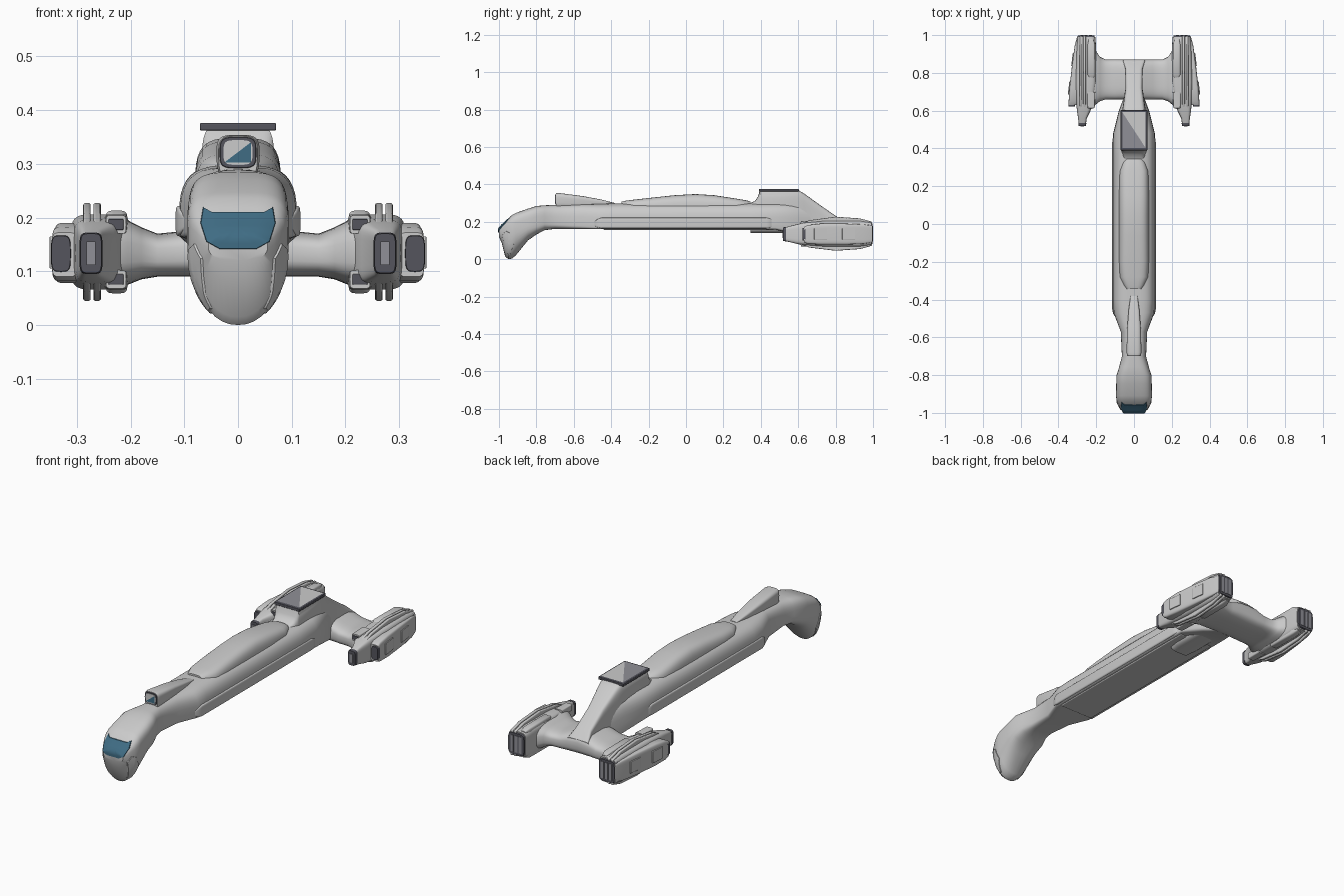
import bpy, bmesh, math
from mathutils import Vector
from mathutils.bvhtree import BVHTree

if "Cube" in bpy.data.objects:
    bpy.data.objects.remove(bpy.data.objects["Cube"])


def material(name, col):
    m = bpy.data.materials.new(name)
    m.diffuse_color = (*col, 1)
    m.use_nodes = True
    m.node_tree.nodes["Principled BSDF"].inputs["Base Color"].default_value = m.diffuse_color
    return m


DARK = material("dark_trim", (0.09, 0.09, 0.11))
GREY = material("grey_trim", (0.28, 0.28, 0.31))
BLUE = material("blue_glass", (0.05, 0.15, 0.23))


def finish(name, bm, mat=None, mirror=False, bevel=0, angle=35):
    bmesh.ops.recalc_face_normals(bm, faces=bm.faces)
    me = bpy.data.meshes.new(name)
    bm.to_mesh(me)
    bm.free()
    for p in me.polygons:
        p.use_smooth = True
    me.set_sharp_from_angle(angle=math.radians(angle))
    ob = bpy.data.objects.new(name, me)
    bpy.context.collection.objects.link(ob)
    if mat:
        me.materials.append(mat)
    if bevel:
        b = ob.modifiers.new("bevel", 'BEVEL')
        b.width, b.segments = bevel, 3
    if mirror:
        ob.modifiers.new("mirror", 'MIRROR').use_mirror_merge = False
    return ob


def ring(y, cx, hw, zb, zm, zt, pt=4, pb=4, n=40):
    """Rounded cross-section with separate upper and lower squareness."""
    pts = []
    for i in range(n):
        a = 2 * math.pi * i / n
        c, s = math.cos(a), math.sin(a)
        p = pt if s >= 0 else pb
        x = cx + hw * math.copysign(abs(c) ** (2 / p), c)
        z = zm + (zt - zm if s >= 0 else zm - zb) * math.copysign(abs(s) ** (2 / p), s)
        pts.append(Vector((x, y, z)))
    return pts


def loft(name, rings, **kw):
    bm = bmesh.new()
    rows = [[bm.verts.new(p) for p in r] for r in rings]
    n = len(rows[0])
    for a, b in zip(rows, rows[1:]):
        for i in range(n):
            bm.faces.new((a[i], a[(i + 1) % n], b[(i + 1) % n], b[i]))
    bm.faces.new(rows[0])
    bm.faces.new(rows[-1])
    return finish(name, bm, **kw)


def pod(name, stations, p=4, **kw):
    """Loft from (y, x0, x1, z0, z1) boxes."""
    return loft(name, [ring(y, (x0 + x1) / 2, (x1 - x0) / 2, z0, (z0 + z1) / 2, z1, p, p)
                       for y, x0, x1, z0, z1 in stations], **kw)


def box(name, x0, x1, y0, y1, z0, z1, **kw):
    bm = bmesh.new()
    bmesh.ops.create_cube(bm, size=1)
    for v in bm.verts:
        v.co = ((x0 + x1) / 2 + v.co.x * (x1 - x0), (y0 + y1) / 2 + v.co.y * (y1 - y0),
                (z0 + z1) / 2 + v.co.z * (z1 - z0))
    return finish(name, bm, **kw)


def flat(name, pts, mat=None):
    bm = bmesh.new()
    bm.faces.new([bm.verts.new(p) for p in pts])
    return finish(name, bm, mat)


def panel(name, target, outline, place, direction, mat=None, mirror=False):
    """Lay a thin raised panel on a surface by casting an outline onto it."""
    tree = BVHTree.FromPolygons([v.co for v in target.data.vertices],
                                [p.vertices[:] for p in target.data.polygons])
    d = Vector(direction)
    pts = [Vector(p) for p in outline]
    dense = [a.lerp(b, k / 6) for a, b in zip(pts, pts[1:] + pts[:1]) for k in range(6)]
    mid = sum(dense, Vector((0, 0))) / len(dense)
    bm, rows = bmesh.new(), []
    for t, lift in ((1, -.004), (.97, .004), (.75, .004), (.5, .004), (.25, .004), (.02, .004)):
        row = []
        for q in dense:
            o = Vector(place(*mid.lerp(q, t)))
            hit = tree.ray_cast(o, d)[0]
            row.append(bm.verts.new((hit or o + d) - d * lift))
        rows.append(row)
    n = len(dense)
    for a, b in zip(rows, rows[1:]):
        for i in range(n):
            bm.faces.new((a[i], a[(i + 1) % n], b[(i + 1) % n], b[i]))
    bm.faces.new(rows[-1])
    return finish(name, bm, mat, mirror)


# Hull: drooped head, neck and long flat-bottomed body
hull = [(-1.0, .055, .12, .145, .165, 4, 2.5), (-.985, .068, .085, .15, .183, 4, 2.5),
        (-.967, .078, .015, .155, .2, 4, 2.2), (-.95, .087, 0, .155, .218, 4, 2.2),
        (-.93, .093, .003, .16, .236, 4, 2.2), (-.91, .095, .02, .165, .247, 4, 2.2),
        (-.845, .094, .1, .18, .27, 4, 2.5), (-.8, .092, .132, .19, .284, 4, 3),
        (-.755, .078, .155, .2, .288, 3.5, 3), (-.7, .064, .162, .2, .29, 3, 4),
        (-.57, .07, .16, .2, .295, 3, 6), (-.47, .108, .16, .19, .295, 3.2, 8),
        (-.4, .11, .16, .19, .298, 3.2, 9), (.35, .11, .16, .19, .3, 3.2, 9),
        (.48, .11, .158, .19, .3, 3.2, 9), (.6, .08, .125, .18, .3, 3, 6),
        (.68, .05, .1, .16, .27, 3, 5)]
body = loft("hull", [ring(y, 0, *r) for y, *r in hull])

# Cockpit window and cheek panels
panel("cockpit_window", body,
      [(-.066, .22), (-.05, .211), (.05, .211), (.066, .22), (.071, .19), (.06, .155),
       (.035, .141), (-.035, .141), (-.06, .155), (-.071, .19)],
      lambda a, b: (a, -1.5, b), (0, 1, 0), BLUE)
panel("cheek_panel", body,
      [(-.985, .125), (-.965, .152), (-.94, .14), (-.92, .08), (-.942, .02), (-.96, .03), (-.975, .09)],
      lambda a, b: (1, a, b), (-1, 0, 0), mirror=True)

# Raised back fairing, side blisters and belly keel plate
loft("back_fairing", [ring(y, 0, w, .2, .25, z, 3.6, 4) for y, w, z in
                      ((-.345, .045, .307), (-.325, .058, .312), (-.28, .077, .318), (-.2, .08, .327),
                       (-.06, .08, .342), (.05, .08, .348), (.15, .08, .342), (.28, .077, .322),
                       (.325, .062, .314), (.345, .048, .308))])
pod("side_blister", [(-.49, .085, .1, .18, .2), (-.475, .085, .11, .17, .213), (-.45, .085, .116, .165, .222),
                     (.43, .085, .116, .165, .222), (.455, .085, .112, .168, .215), (.47, .085, .1, .18, .2)],
    p=6, mirror=True)
box("belly_plate", -.095, .095, -.44, .47, .156, .17, bevel=.004)

# Sensor scoop behind the head
loft("sensor_scoop", [ring(y, 0, w, .27, (.27 + z) / 2 + .01, z, 3.5, 3.5) for y, w, z in
                      ((-.695, .036, .352), (-.68, .04, .354), (-.55, .036, .337), (-.45, .028, .318),
                       (-.38, .018, .3))])
pod("scoop_rim", [(-.698, -.033, .033, .293, .349), (-.69, -.036, .036, .29, .352)], mat=DARK)
pod("scoop_face", [(-.7, -.027, .027, .298, .344), (-.69, -.027, .027, .298, .344)])
flat("scoop_lens", [(-.026, -.702, .302), (.024, -.702, .302), (.024, -.702, .34)], BLUE)

# Intake tower and the spine sloping down to the wing
loft("intake_tower", [ring(y, 0, w, .14, zm, z, 7, 4) for y, w, zm, z in
                      ((.345, .06, .2, .3), (.37, .063, .2, .312), (.385, .066, .2, .335),
                       (.395, .068, .2, .372), (.595, .064, .2, .372), (.63, .058, .2, .352),
                       (.72, .045, .17, .287), (.82, .045, .16, .218), (.865, .06, .15, .175))])
box("intake_rim", -.071, .071, .39, .603, .362, .376, mat=DARK, bevel=.003)
flat("intake_panel_light", [(.062, .402, .378), (.062, .592, .378), (-.062, .592, .378)])
flat("intake_panel_dark", [(-.062, .402, .378), (.062, .402, .378), (-.062, .592, .378)], GREY)

# Rear wing, flared where it meets the engines
wing = [(0, .66, .87, .09, .2), (.06, .66, .87, .09, .19), (.1, .66, .87, .09, .175), (.15, .66, .87, .09, .17),
        (.18, .65, .885, .085, .182), (.205, .63, .92, .075, .195), (.23, .62, .93, .072, .198)]
wing = [(-x, *r) for x, *r in wing[:0:-1]] + wing
rings = []
for x, y0, y1, z0, z1 in wing:
    r = ring(0, (y0 + y1) / 2, (y1 - y0) / 2, z0, (z0 + z1) / 2, z1, 3.2, 3.2)
    rings.append([Vector((x, p.x, p.z)) for p in r])
loft("rear_wing", rings)

# Engines, mirrored left to right
pod("engine_core", [(.525, .255, .292, .098, .168), (.56, .25, .296, .09, .178), (.6, .23, .302, .08, .188),
                    (.64, .212, .306, .075, .196), (.75, .198, .312, .066, .206), (.93, .2, .305, .066, .206),
                    (.99, .205, .3, .074, .198)], p=5, mirror=True)
pod("outer_pod", [(.63, .3, .346, .09, .172), (.65, .29, .346, .082, .182), (.72, .285, .342, .078, .19),
                  (.85, .28, .327, .078, .19), (.95, .28, .313, .082, .186), (.995, .28, .3, .09, .178)],
    p=6, mirror=True)
pod("outer_pod_intake", [(.622, .312, .347, .1, .166), (.64, .31, .348, .098, .168)], mat=DARK, mirror=True)
for i, x in enumerate((.262, .281)):
    bm = bmesh.new()
    prof = [(.56, .1), (.56, .168), (.66, .208), (.8, .227), (.93, .218), (.995, .2),
            (.995, .072), (.93, .054), (.8, .045), (.66, .062)]
    f = bm.faces.new([bm.verts.new((x - .007, y, z)) for y, z in prof])
    ext = bmesh.ops.extrude_face_region(bm, geom=[f])
    bmesh.ops.translate(bm, vec=(.014, 0, 0), verts=[v for v in ext['geom'] if isinstance(v, bmesh.types.BMVert)])
    finish("engine_rail_%d" % i, bm, mirror=True, bevel=.004)

# Parts repeated above and below each engine
for label, s in (("upper", 1), ("lower", -1)):
    def zz(a, b):
        return sorted((.136 + s * a, .136 + s * b))
    pod(label + "_engine_blister", [(.77, .215, .235, *zz(.05, .066)), (.79, .206, .246, *zz(.04, .077)),
                                    (.95, .206, .246, *zz(.04, .076)), (.98, .215, .24, *zz(.04, .066))],
        mirror=True)
    pod(label + "_vent_housing", [(.615, .208, .246, *zz(.034, .068)), (.7, .205, .248, *zz(.034, .07))],
        p=6, mirror=True)
    box(label + "_vent", .213, .241, .612, .63, *zz(.041, .061), mat=DARK, mirror=True, bevel=.002)

# Engine nose intakes, exhausts and side hatches
pod("nose_intake_rim", [(.518, .254, .293, .097, .17), (.535, .252, .295, .095, .172)], p=5, mat=DARK, mirror=True)
box("nose_intake_core", .265, .282, .515, .53, .112, .155, mat=GREY, mirror=True)
pod("exhaust_rim", [(.975, .205, .302, .076, .196), (.998, .21, .297, .082, .19)], p=6, mat=DARK, mirror=True)
for i in range(3):
    box("exhaust_slat_%d" % i, .222 + i * .023, .238 + i * .023, .98, 1.0, .094, .178, mat=GREY, mirror=True)
for i, y in enumerate((.72, .87)):
    ob = box("side_hatch_%d" % i, -.003, .003, -.035, .035, -.03, .03, bevel=.002)
    ob.location = (.3435 if i == 0 else .3255, y, .135)
    ob.rotation_euler.z = .12
    twin = ob.copy()
    twin.name = "side_hatch_left_%d" % i
    twin.location.x *= -1
    twin.rotation_euler.z *= -1
    bpy.context.collection.objects.link(twin)
